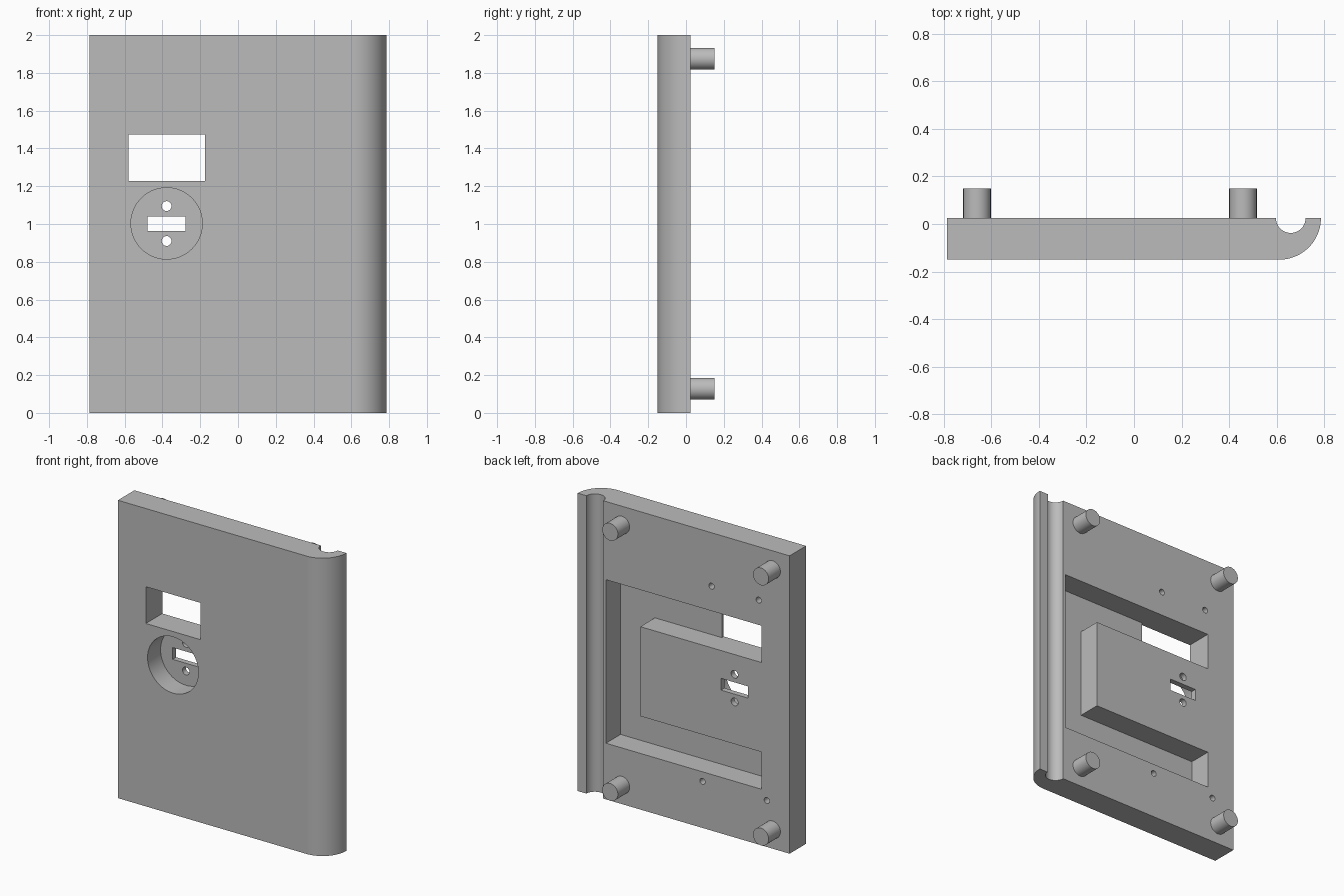
import bpy, bmesh, math
from mathutils import Matrix, Vector

cube = bpy.data.objects.get("Cube")
if cube:
    bpy.data.objects.remove(cube, do_unlink=True)

grey = bpy.data.materials.new("plain_grey")
grey.use_nodes = True
color = (0.5, 0.5, 0.5, 1)
grey.diffuse_color = color
grey.node_tree.nodes["Principled BSDF"].inputs["Base Color"].default_value = color

FRONT, BACK = -0.15, 0.025


def prism(name, outline, direction):
    """Solid from a closed 3D outline pushed along a direction."""
    bm = bmesh.new()
    face = bm.faces.new([bm.verts.new(p) for p in outline])
    new = bmesh.ops.extrude_face_region(bm, geom=[face])["geom"]
    bmesh.ops.translate(bm, vec=Vector(direction),
                        verts=[v for v in new if isinstance(v, bmesh.types.BMVert)])
    bmesh.ops.recalc_face_normals(bm, faces=bm.faces)
    mesh = bpy.data.meshes.new(name)
    bm.to_mesh(mesh)
    bm.free()
    mesh.materials.append(grey)
    obj = bpy.data.objects.new(name, mesh)
    bpy.context.collection.objects.link(obj)
    return obj


def arc(cx, cy, r, start, end, n):
    steps = [math.radians(start + (end - start) * i / n) for i in range(n + 1)]
    return [(cx + r * math.cos(a), cy + r * math.sin(a)) for a in steps]


def along_y(name, outline, y0, y1):
    return prism(name, [(x, y0, z) for x, z in outline], (0, y1 - y0, 0))


def box(name, x0, x1, z0, z1, y0, y1):
    return along_y(name, [(x0, z0), (x1, z0), (x1, z1), (x0, z1)], y0, y1)


def rod(name, x, z, r, y0, y1, n=48):
    return along_y(name, arc(x, z, r, 0, 360, n)[:-1], y0, y1)


def smooth(obj):
    bpy.ops.object.select_all(action='DESELECT')
    obj.select_set(True)
    bpy.context.view_layer.objects.active = obj
    bpy.ops.object.shade_smooth_by_angle(angle=math.radians(30))


# Plate with one rounded long edge and a round groove behind it
profile = [(-0.787, BACK), (-0.787, FRONT)]
profile += arc(0.612, BACK, 0.175, -90, 0, 32)
profile += arc(0.66, BACK, 0.0625, 0, -180, 32)
plate = prism("plate", [(x, y, 0) for x, y in profile], (0, 0, 2))

# C-shaped pocket in the back, window, round front recess, slot and holes
left, right, inner = -0.58, 0.577, 0.322
low, high, island_low, island_high = 0.377, 1.475, 0.627, 1.228
pocket = [(left, low), (right, low), (right, high), (left, high),
          (left, island_high), (inner, island_high),
          (inner, island_low), (left, island_low)]
cutters = [
    along_y("pocket_cutter", pocket, -0.13, 0.1),
    box("window_cutter", left, -0.175, island_high, high, -0.2, 0.1),
    rod("recess_cutter", -0.378, 1.003, 0.189, -0.2, -0.012, 64),
    box("slot_cutter", -0.478, -0.277, 0.962, 1.041, -0.05, 0.1),
]
for z in (0.91, 1.095):
    cutters.append(rod("bolt_hole_cutter", -0.378, z, 0.026, -0.05, 0.1, 24))
for x, z in ((-0.207, 1.641), (-0.558, 1.641), (-0.14, 0.312), (-0.618, 0.312)):
    cutters.append(rod("screw_hole_cutter", x, z, 0.02, -0.07, 0.1, 24))

bpy.context.view_layer.objects.active = plate
for cutter in cutters:
    cutter.hide_render = True
    mod = plate.modifiers.new("cut", 'BOOLEAN')
    mod.operation = 'DIFFERENCE'
    mod.solver = 'EXACT'
    mod.object = cutter
    bpy.ops.object.modifier_apply(modifier=mod.name)
    bpy.data.objects.remove(cutter, do_unlink=True)
smooth(plate)

# Four locating pegs on the back
for side, x in (("right", -0.661), ("left", 0.459)):
    for level, z in (("lower", 0.128), ("upper", 1.875)):
        smooth(rod(f"{level}_{side}_peg", x, z, 0.058, BACK, 0.15))
